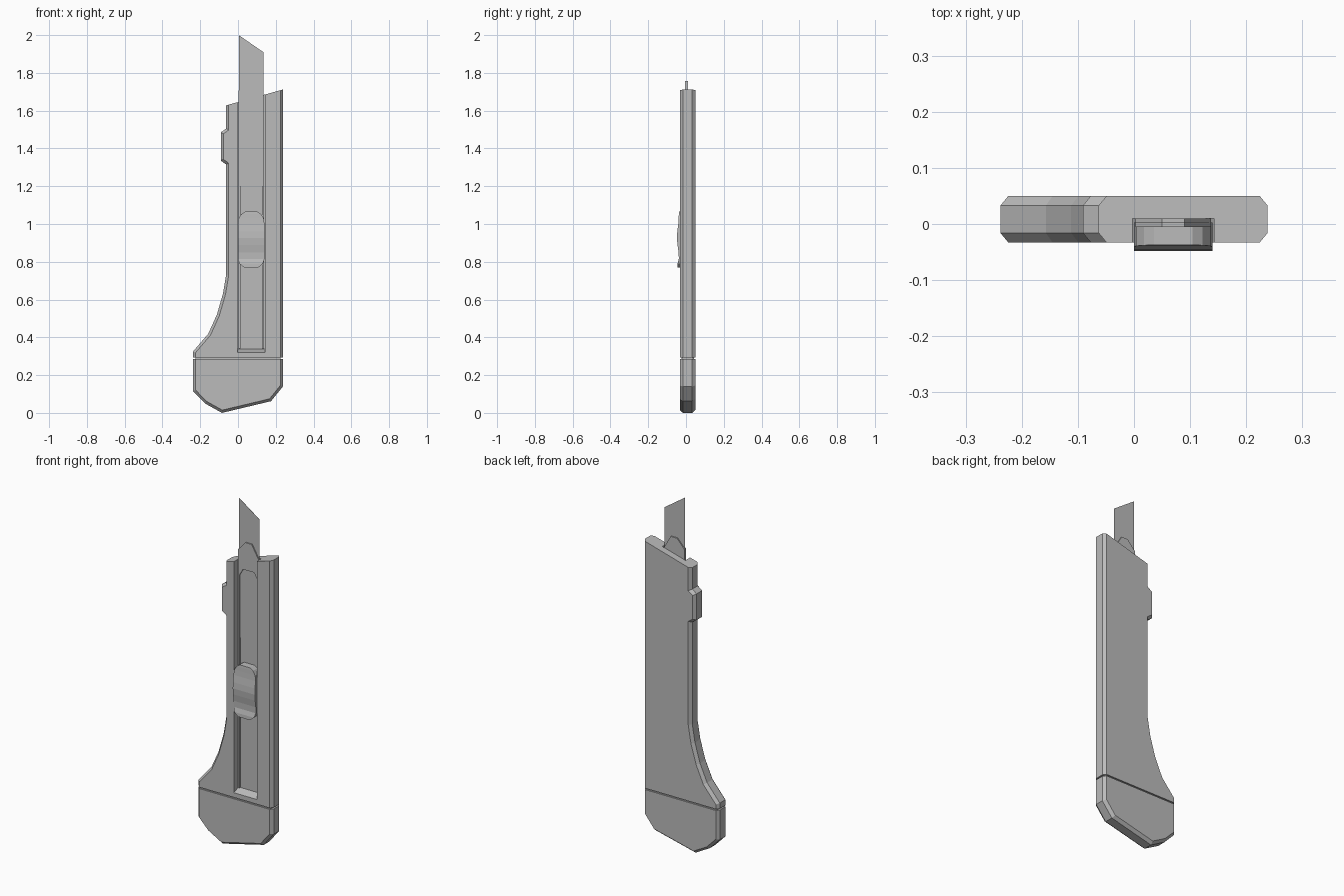
import bpy, bmesh
from mathutils import Vector

if "Cube" in bpy.data.objects:
    bpy.data.objects.remove(bpy.data.objects["Cube"])

grey = bpy.data.materials.new("plain_grey")
grey.diffuse_color = (0.5, 0.5, 0.5, 1)
grey.use_nodes = True
grey.node_tree.nodes["Principled BSDF"].inputs["Base Color"].default_value = grey.diffuse_color


def loft(name, rings):
    """Skin a list of equal-length point rings and cap both ends."""
    bm = bmesh.new()
    vs = [[bm.verts.new(p) for p in r] for r in rings]
    n = len(rings[0])
    for a, b in zip(vs, vs[1:]):
        for i in range(n):
            j = (i + 1) % n
            bm.faces.new((a[i], a[j], b[j], b[i]))
    bm.faces.new(vs[0])
    bm.faces.new(vs[-1])
    bmesh.ops.recalc_face_normals(bm, faces=bm.faces)
    me = bpy.data.meshes.new(name)
    bm.to_mesh(me)
    bm.free()
    me.materials.append(grey)
    ob = bpy.data.objects.new(name, me)
    bpy.context.collection.objects.link(ob)
    return ob


def inset(pts, d, plain):
    """Offset a counter-clockwise outline inward, except along plain edges."""
    n = len(pts)
    lines = []
    for i in range(n):
        a, b = Vector(pts[i]), Vector(pts[(i + 1) % n])
        t = (b - a).normalized()
        nrm = Vector((-t.y, t.x))
        lines.append((a + nrm * (0 if i in plain else d), t))
    out = []
    for i in range(n):
        (p, t), (q, u) = lines[i - 1], lines[i]
        k = (q - p).cross(u) / t.cross(u)
        out.append(tuple(p + t * k))
    return out


def prism(name, pts, y0, y1, d=0.0, dy=0.017, plain=()):
    """Extrude an x-z outline along y, with optional chamfered rims."""
    ring = lambda ps, y: [(x, y, z) for x, z in ps]
    if not d:
        return loft(name, [ring(pts, y0), ring(pts, y1)])
    small = inset(pts, d, plain)
    return loft(name, [ring(small, y0), ring(pts, y0 + dy),
                       ring(pts, y1 - dy), ring(small, y1)])


FRONT, BACK, R = -0.033, 0.05, 0.238

# handle body with flared grip and side clip bump
body_pts = [(-R, 0.293), (R, 0.293), (R, 1.712), (-0.063, 1.628),
            (-0.063, 1.505), (-0.091, 1.485), (-0.091, 1.335), (-0.063, 1.315),
            (-0.063, 0.73), (-0.08, 0.63), (-0.112, 0.52), (-0.157, 0.42),
            (-R, 0.325)]
body = prism("handle_body", body_pts, FRONT, BACK, 0.014, plain=(0, 2))

# slot cut along the front, with a sloped lower end
slot = [(-0.1, 0.32), (-0.033, 0.32), (0.01, 0.337), (0.01, 2.0), (-0.1, 2.0)]
cutter = loft("slot_cutter", [[(x, y, z) for y, z in slot] for x in (-0.003, 0.143)])
cutter.hide_render = True
mod = body.modifiers.new("slot", 'BOOLEAN')
mod.operation = 'DIFFERENCE'
mod.solver = 'EXACT'
mod.object = cutter
bpy.context.view_layer.objects.active = body
bpy.ops.object.modifier_apply(modifier="slot")
bpy.data.objects.remove(cutter)

# end cap and the recessed joint above it
cap_pts = [(-R, 0.285), (-R, 0.115), (-0.175, 0.05), (-0.085, 0.0),
           (0.175, 0.062), (R, 0.14), (R, 0.285)]
prism("end_cap", cap_pts, FRONT, BACK, 0.014, plain=(6,))
prism("joint_core", [(-0.225, 0.27), (0.225, 0.27), (0.225, 0.3), (-0.225, 0.3)],
      FRONT + 0.008, BACK - 0.008)

# blade sleeve: back plate and front frame with an arched window
L, W = 0.003, 0.137
tip = [(W, 1.675), (0.09, 1.757), (0.05, 1.757), (L, 1.705)]
prism("sleeve_back", [(L, 0.34), (W, 0.34)] + tip, 0.004, 0.01)
window = [(0.012, 0.34), (0.012, 1.56), (0.035, 1.6), (0.105, 1.6),
          (0.128, 1.56), (0.128, 0.34)]
prism("sleeve_frame", [(W, 0.34)] + tip + [(L, 0.34)] + window, -0.005, 0.004)

# thin slanted blade
prism("blade", [(0.004, 1.2), (0.134, 1.2), (0.134, 1.91), (0.004, 2.0)], 0.0015, 0.003)

# wavy thumb slider: height, half width, front y
profile = [(0.77, 0.038, -0.046), (0.79, 0.062, -0.045), (0.815, 0.07, -0.038),
           (0.85, 0.07, -0.039), (0.89, 0.07, -0.045), (0.925, 0.07, -0.048),
           (0.96, 0.07, -0.046), (1.0, 0.07, -0.041), (1.03, 0.066, -0.039),
           (1.053, 0.052, -0.038), (1.065, 0.034, -0.037)]
loft("thumb_slider", [[(0.07 - w, 0.003, z), (0.07 + w, 0.003, z),
                       (0.07 + w, y, z), (0.07 - w, y, z)] for z, w, y in profile])
